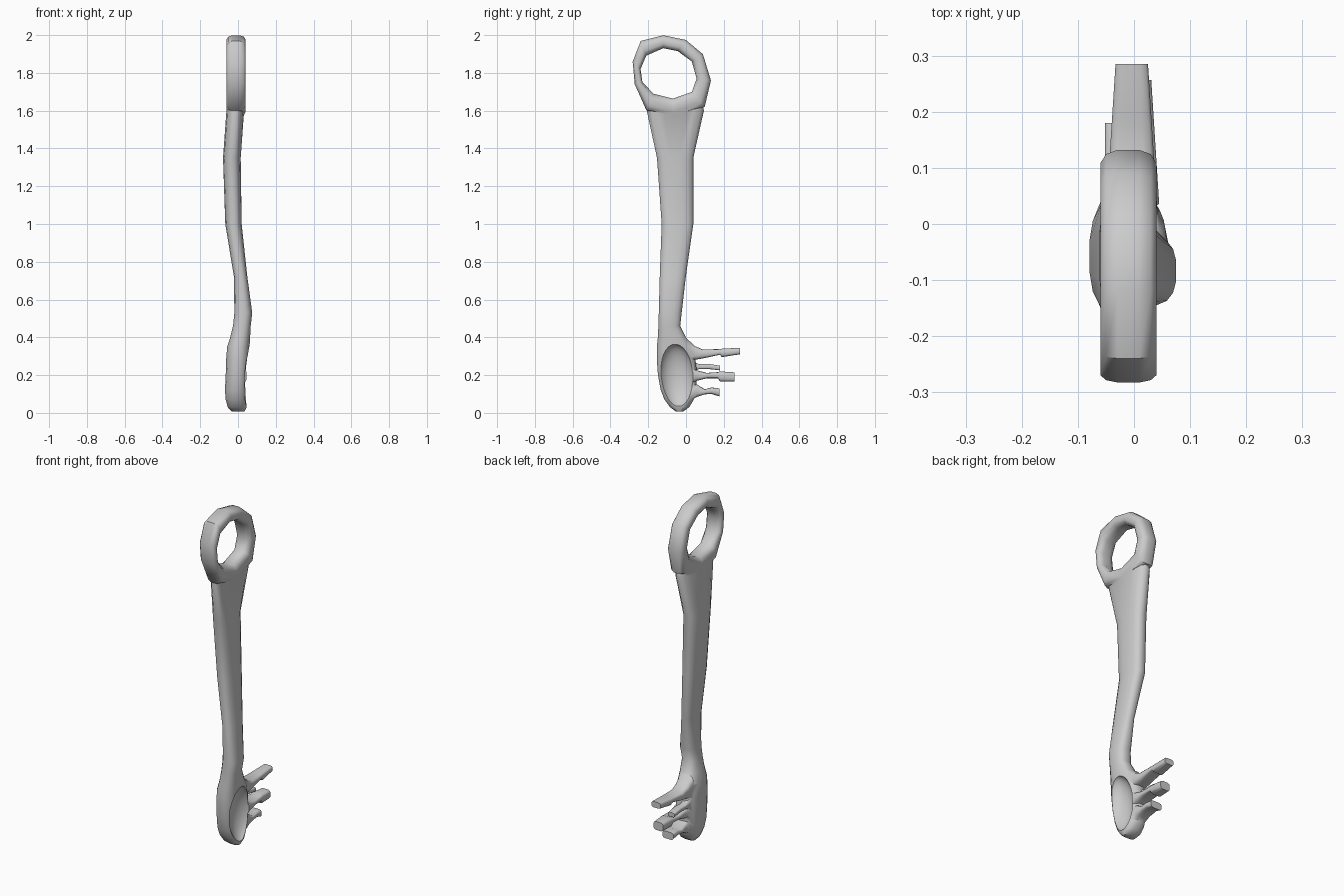
import bpy, bmesh, math
from mathutils import Vector

old = bpy.data.objects.get("Cube")
if old:
    bpy.data.objects.remove(old, do_unlink=True)

mat = bpy.data.materials.new("light grey")
mat.use_nodes = True
GREY = (0.6, 0.6, 0.6, 1)
mat.diffuse_color = GREY
mat.node_tree.nodes["Principled BSDF"].inputs["Base Color"].default_value = GREY


def section(center, half_u, half_v, sides, power):
    """Rounded-box loop around center, spanned by two half-axis vectors."""
    loop = []
    for i in range(sides):
        a = math.tau * (i + 0.5) / sides
        c, s = math.cos(a), math.sin(a)
        u = math.copysign(abs(c) ** (2 / power), c)
        v = math.copysign(abs(s) ** (2 / power), s)
        loop.append(center + half_u * u + half_v * v)
    return loop


def loft(name, loops, closed=False):
    """Skin consecutive loops; cap the ends unless the sweep is closed."""
    bm = bmesh.new()
    rows = [[bm.verts.new(p) for p in loop] for loop in loops]
    n = len(rows[0])
    pairs = list(zip(rows, rows[1:])) + ([(rows[-1], rows[0])] if closed else [])
    for a, b in pairs:
        for i in range(n):
            j = (i + 1) % n
            bm.faces.new((a[i], a[j], b[j], b[i]))
    if not closed:
        bm.faces.new(rows[0])
        bm.faces.new(rows[-1])
    bmesh.ops.recalc_face_normals(bm, faces=bm.faces)
    mesh = bpy.data.meshes.new(name)
    bm.to_mesh(mesh)
    bm.free()
    mesh.materials.append(mat)
    obj = bpy.data.objects.new(name, mesh)
    bpy.context.collection.objects.link(obj)
    return obj


def combine(target, other, operation):
    """Apply a boolean and discard the helper."""
    other.hide_render = True
    bpy.context.view_layer.objects.active = target
    mod = target.modifiers.new("join", 'BOOLEAN')
    mod.object, mod.operation, mod.solver = other, operation, 'EXACT'
    bpy.ops.object.modifier_apply(modifier=mod.name)
    bpy.data.objects.remove(other, do_unlink=True)


# Handle and palm: z, y low, y high, x low, x high
HANDLE = [
    (1.64, -.20, .09, -.055, .03), (1.60, -.21, .097, -.062, .033),
    (1.35, -.155, .04, -.08, .015), (1.0, -.13, .04, -.068, .02),
    (.72, -.14, 0, -.022, .05), (.53, -.145, -.022, -.02, .076),
    (.46, -.147, -.03, -.027, .068), (.40, -.15, 0, -.042, .065),
    (.35, -.156, .035, -.058, .062), (.28, -.156, .052, -.064, .06),
    (.20, -.15, .06, -.066, .056), (.12, -.135, .055, -.07, .052),
    (.07, -.115, .042, -.066, .049), (.03, -.085, .018, -.055, .046),
    (.008, -.055, -.015, -.035, .035),
]
loops = []
for z, y0, y1, x0, x1 in HANDLE:
    loops.append(section(Vector(((x0 + x1) / 2, (y0 + y1) / 2, z)),
                         Vector(((x1 - x0) / 2, 0, 0)),
                         Vector((0, (y1 - y0) / 2, 0)), 16, 2.6))
body = loft("handle_with_hand", loops)

# Eyelet at the top: outer y, z then inner y, z
EYELET = [
    (-.24, 1.97, -.21, 1.89), (-.12, 2.0, -.12, 1.93),
    (0, 1.975, -.045, 1.915), (.09, 1.90, .03, 1.86),
    (.133, 1.76, .055, 1.77), (.10, 1.62, .03, 1.70),
    (-.06, 1.56, -.07, 1.665), (-.21, 1.6, -.17, 1.69),
    (-.272, 1.74, -.23, 1.75), (-.283, 1.86, -.24, 1.82),
]
loops = []
for yo, zo, yi, zi in EYELET:
    outer, inner = Vector((-.01, yo, zo)), Vector((-.01, yi, zi))
    loops.append(section((outer + inner) / 2, (outer - inner) / 2,
                         Vector((.051, 0, 0)), 12, 2.8))
combine(body, loft("eyelet", loops, closed=True), 'UNION')

# Fingers: x centre, then stations of y, z low, z high
FINGERS = {
    "upper_finger": (-.004, [(0, .27, .40), (.045, .28, .355), (.09, .288, .336),
                             (.18, .308, .338), (.19, .295, .34), (.285, .31, .345)]),
    "middle_finger": (0, [(0, .14, .25), (.06, .17, .225), (.11, .183, .212),
                          (.17, .183, .216), (.18, .165, .22), (.257, .165, .215)]),
    "short_finger": (-.03, [(0, .20, .29), (.07, .232, .258),
                            (.12, .232, .26), (.18, .225, .25)]),
    "lower_finger": (-.006, [(0, .05, .16), (.06, .085, .15), (.10, .098, .125),
                             (.135, .10, .135), (.177, .087, .13)]),
}
for name, (x, stations) in FINGERS.items():
    base = .022 if name == "short_finger" else .048
    loops = []
    for y, z0, z1 in stations:
        half_x = base - .065 * y if base > .03 else base
        loops.append(section(Vector((x, y, (z0 + z1) / 2)),
                             Vector((half_x, 0, 0)),
                             Vector((0, 0, (z1 - z0) / 2)), 12, 4))
    combine(body, loft(name, loops), 'UNION')

# Oval hollow in the palm
bpy.ops.mesh.primitive_uv_sphere_add(segments=28, ring_count=16, radius=1,
                                     location=(.07, -.049, .195))
hollow = bpy.context.object
hollow.name = "palm_hollow_cutter"
hollow.scale = (.075, .093, .17)
hollow.rotation_euler = (math.radians(4), 0, 0)
hollow.data.materials.append(mat)
bpy.context.view_layer.update()
combine(body, hollow, 'DIFFERENCE')

# Smooth shading with crisp edges
bpy.ops.object.select_all(action='DESELECT')
body.select_set(True)
bpy.context.view_layer.objects.active = body
bpy.ops.object.shade_smooth_by_angle(angle=math.radians(50))
